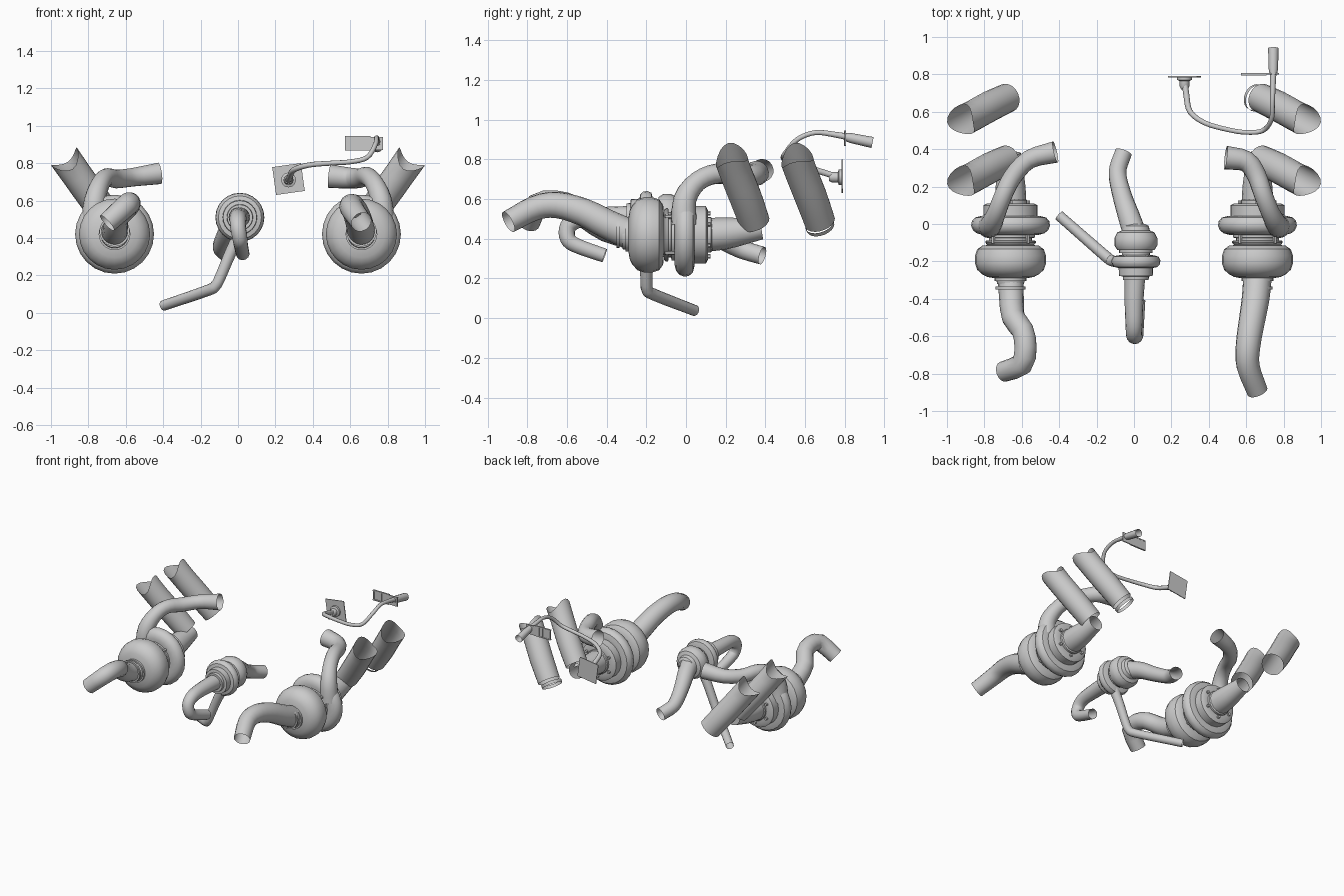
import bpy, bmesh, math
from mathutils import Vector, Matrix


def finish(name, bm, angle=35):
    bmesh.ops.recalc_face_normals(bm, faces=bm.faces)
    me = bpy.data.meshes.new(name)
    bm.to_mesh(me)
    bm.free()
    ob = bpy.data.objects.new(name, me)
    bpy.context.collection.objects.link(ob)
    bpy.ops.object.select_all(action='DESELECT')
    ob.select_set(True)
    bpy.context.view_layer.objects.active = ob
    bpy.ops.object.shade_smooth_by_angle(angle=math.radians(angle))
    return ob


def bridge(bm, rings):
    for a, b in zip(rings, rings[1:]):
        n = len(a)
        for i in range(n):
            bm.faces.new((a[i], a[(i + 1) % n], b[(i + 1) % n], b[i]))


def lathe(name, x, z, profile, sides=24):
    """Turn a (y, radius) profile around an axis parallel to y."""
    bm = bmesh.new()
    rings = [[bm.verts.new((x + r * math.cos(t * math.tau / sides), y, z + r * math.sin(t * math.tau / sides)))
              for t in range(sides)] for y, r in profile]
    bridge(bm, rings)
    return finish(name, bm)


def smooth_path(pts, steps):
    """Catmull-Rom through (x, y, z, r) points."""
    p = [Vector(q) for q in pts]
    p = [2 * p[0] - p[1]] + p + [2 * p[-1] - p[-2]]
    out = []
    for i in range(1, len(p) - 2):
        a, b, c, d = p[i - 1:i + 3]
        for s in range(steps):
            t = s / steps
            out.append(0.5 * (2 * b + (c - a) * t + (2 * a - 5 * b + 4 * c - d) * t * t
                              + (3 * b - a - 3 * c + d) * t ** 3))
    return out + [p[-2]]


def pipe(name, pts, steps=3, sides=16, notch=0.0):
    """Sweep a circle along a path; notch makes a saddle cut on the first end."""
    path = smooth_path(pts, steps)
    pos = [q.to_3d() for q in path]
    bm, rings, u = bmesh.new(), [], None
    for i, c in enumerate(pos):
        d = (pos[min(i + 1, len(pos) - 1)] - pos[max(i - 1, 0)]).normalized()
        u = Vector((0, 1, 0)) if u is None and abs(d.y) < 0.9 else (u or Vector((1, 0, 0)))
        u = (u - d * u.dot(d)).normalized()
        v = d.cross(u)
        ring = []
        for k in range(sides):
            t = k * math.tau / sides
            cut = d * notch * math.cos(t) ** 2 if i == 0 else Vector()
            ring.append(bm.verts.new(c + cut + path[i].w * (u * math.cos(t) + v * math.sin(t))))
        rings.append(ring)
    bridge(bm, rings)
    return finish(name, bm, 40)


def box(name, loc, size, tilt=0):
    bm = bmesh.new()
    bmesh.ops.create_cube(bm, size=1, matrix=Matrix.Translation(loc) @ Matrix.Rotation(tilt, 4, 'Y')
                          @ Matrix.Diagonal((*size, 1)))
    return finish(name, bm)


def bolts(name, x, z, y, radius, count, size=0.011, length=0.025):
    bm = bmesh.new()
    for k in range(count):
        t = (k + 0.5) * math.tau / count
        bmesh.ops.create_cone(bm, cap_ends=True, segments=6, radius1=size, radius2=size, depth=length,
                              matrix=Matrix.Translation((x + radius * math.cos(t), y, z + radius * math.sin(t)))
                              @ Matrix.Rotation(math.pi / 2, 4, 'X'))
    return finish(name, bm)


# Large turbos on both sides
COMPRESSOR = [(-0.25, 0.05), (-0.32, 0.055), (-0.32, 0.072), (-0.305, 0.075), (-0.305, 0.085), (-0.29, 0.085),
              (-0.283, 0.125), (-0.27, 0.15), (-0.245, 0.178), (-0.21, 0.19), (-0.17, 0.19), (-0.135, 0.178),
              (-0.115, 0.15), (-0.112, 0.11)]
CENTRE = [(-0.112, 0.125), (-0.1, 0.135), (-0.09, 0.135), (-0.088, 0.115), (-0.075, 0.115), (-0.073, 0.13),
          (-0.058, 0.13), (-0.05, 0.11)]
TURBINE = [(-0.05, 0.1), (-0.058, 0.15), (-0.05, 0.18), (-0.035, 0.2), (-0.01, 0.211), (0.015, 0.207),
           (0.035, 0.19), (0.042, 0.16), (0.042, 0.145), (0.1, 0.145), (0.11, 0.125), (0.11, 0.09),
           (0.125, 0.09), (0.135, 0.078)]
for side, s in (("left", -1), ("right", 1)):
    x, z = 0.66 * s, 0.42
    lathe(side + "_compressor_housing", x, z, COMPRESSOR)
    lathe(side + "_bearing_clamp", x, z, CENTRE)
    lathe(side + "_turbine_housing", x, z, TURBINE)
    bolts(side + "_flange_bolts", x, z, 0.112, 0.108, 6)
    bolts(side + "_clamp_bolts", x, z, -0.08, 0.13, 4, length=0.05)
    # tapered turbine outlet leading to the exhaust stack
    pipe(side + "_turbine_outlet", [(x, 0.1, z, 0.085), (x, 0.2, 0.427, 0.08),
                                    (x, 0.3, 0.44, 0.066), (x, 0.38, 0.452, 0.055)], 2)
    # short saddle-cut exhaust stacks, two on each side
    for label, dy in (("front", 0), ("rear", 0.33)):
        pipe(f"{side}_{label}_exhaust_stack",
             [(0.93 * s, 0.215 + dy, 0.835, 0.084), (0.86 * s, 0.25 + dy, 0.735, 0.082),
              (0.77 * s, 0.3 + dy, 0.61, 0.082), (0.675 * s, 0.345 + dy, 0.485, 0.078)], 2, 20, notch=0.06)

# Loose ring below the right rear stack
pipe("stack_ring", [(0.658, 0.672, 0.475, 0.074), (0.645, 0.678, 0.458, 0.072)], 1, 20)

# Intake pipes on the front
pipe("left_intake_pipe", [(-0.66, -0.29, 0.42, 0.068), (-0.655, -0.4, 0.45, 0.066), (-0.645, -0.5, 0.51, 0.062),
                          (-0.595, -0.57, 0.56, 0.06), (-0.58, -0.66, 0.585, 0.06),
                          (-0.6, -0.75, 0.57, 0.06), (-0.70, -0.79, 0.48, 0.055)], 2)
pipe("right_intake_pipe", [(0.66, -0.29, 0.425, 0.076), (0.65, -0.4, 0.475, 0.074), (0.63, -0.52, 0.535, 0.07),
                           (0.61, -0.65, 0.57, 0.066), (0.61, -0.76, 0.555, 0.062),
                           (0.66, -0.895, 0.485, 0.057)], 3)
for side, s in (("left", -1), ("right", 1)):
    lathe(side + "_intake_band", 0.66 * s, 0.435, [(-0.35, 0.07), (-0.35, 0.081), (-0.335, 0.081), (-0.335, 0.07)])

# Feed pipes rising from the turbine scrolls
pipe("left_scroll_pipe", [(-0.775, -0.01, 0.47, 0.065), (-0.765, -0.005, 0.6, 0.058), (-0.735, 0.06, 0.69, 0.05),
                          (-0.7, 0.15, 0.725, 0.048), (-0.65, 0.25, 0.715, 0.05), (-0.56, 0.345, 0.725, 0.05),
                          (-0.42, 0.385, 0.745, 0.058)])
pipe("right_scroll_pipe", [(0.775, -0.01, 0.47, 0.065), (0.765, -0.005, 0.6, 0.058), (0.73, 0.06, 0.69, 0.05),
                           (0.69, 0.16, 0.73, 0.05), (0.655, 0.26, 0.72, 0.052), (0.6, 0.335, 0.72, 0.056),
                           (0.49, 0.355, 0.73, 0.063)])

# Small centre turbo
lathe("centre_compressor_housing", 0.01, 0.51,
      [(-0.25, 0.05), (-0.3, 0.052), (-0.3, 0.068), (-0.28, 0.07), (-0.278, 0.09), (-0.235, 0.092),
       (-0.23, 0.115), (-0.215, 0.128), (-0.195, 0.131), (-0.175, 0.122), (-0.168, 0.1), (-0.165, 0.07)])
lathe("centre_bearing", 0.01, 0.51, [(-0.17, 0.075), (-0.155, 0.075), (-0.155, 0.09), (-0.14, 0.09), (-0.14, 0.07)])
lathe("centre_turbine_housing", 0.01, 0.51,
      [(-0.142, 0.07), (-0.138, 0.1), (-0.115, 0.115), (-0.075, 0.115), (-0.045, 0.1), (-0.035, 0.075),
       (-0.01, 0.068), (0.0, 0.05)])
pipe("centre_outlet_pipe", [(0.0, -0.04, 0.51, 0.062), (-0.03, 0.05, 0.475, 0.058), (-0.06, 0.14, 0.42, 0.052),
                            (-0.085, 0.24, 0.365, 0.048), (-0.085, 0.3, 0.34, 0.047), (-0.055, 0.385, 0.315, 0.046)])
pipe("centre_intake_pipe", [(0.005, -0.28, 0.51, 0.055), (0.0, -0.42, 0.51, 0.05), (0.0, -0.54, 0.5, 0.045),
                            (0.0, -0.595, 0.46, 0.042), (0.01, -0.595, 0.4, 0.04), (0.015, -0.55, 0.365, 0.038),
                            (0.025, -0.41, 0.315, 0.036)], 4)
pipe("centre_drain_pipe", [(0.02, -0.2, 0.44, 0.035), (-0.04, -0.2, 0.32, 0.032), (-0.095, -0.2, 0.19, 0.03),
                           (-0.12, -0.195, 0.145, 0.03), (-0.16, -0.165, 0.12, 0.03),
                           (-0.4, 0.045, 0.038, 0.028)], 3, 14)

# Wiring harness with its two end plates
pipe("harness_cable", [(0.27, 0.77, 0.71, 0.016), (0.28, 0.69, 0.735, 0.016), (0.3, 0.6, 0.765, 0.015),
                       (0.38, 0.54, 0.79, 0.014), (0.5, 0.505, 0.8, 0.013), (0.6, 0.49, 0.807, 0.013),
                       (0.69, 0.5, 0.83, 0.013), (0.735, 0.56, 0.9, 0.013), (0.74, 0.65, 0.935, 0.013),
                       (0.743, 0.75, 0.925, 0.015), (0.745, 0.83, 0.91, 0.018)], 4, 10)
pipe("harness_plug", [(0.745, 0.8, 0.915, 0.02), (0.745, 0.83, 0.908, 0.025), (0.745, 0.94, 0.885, 0.028)], 1, 12)
lathe("sensor_boss", 0.27, 0.71, [(0.72, 0.018), (0.735, 0.026), (0.765, 0.026), (0.77, 0.04), (0.785, 0.04)], 12)
box("sensor_plate", (0.27, 0.787, 0.715), (0.155, 0.006, 0.15), math.radians(-8))
box("connector_plate", (0.64, 0.803, 0.907), (0.135, 0.004, 0.07))
for i, bx in enumerate((0.577, 0.64, 0.703)):
    box(f"connector_bar_{i}", (bx, 0.801, 0.907), (0.008, 0.012, 0.074))
for i, bz in enumerate((0.872, 0.942)):
    box(f"connector_rail_{i}", (0.64, 0.801, bz), (0.135, 0.012, 0.008))
box("connector_tab", (0.72, 0.803, 0.905), (0.11, 0.008, 0.07))
